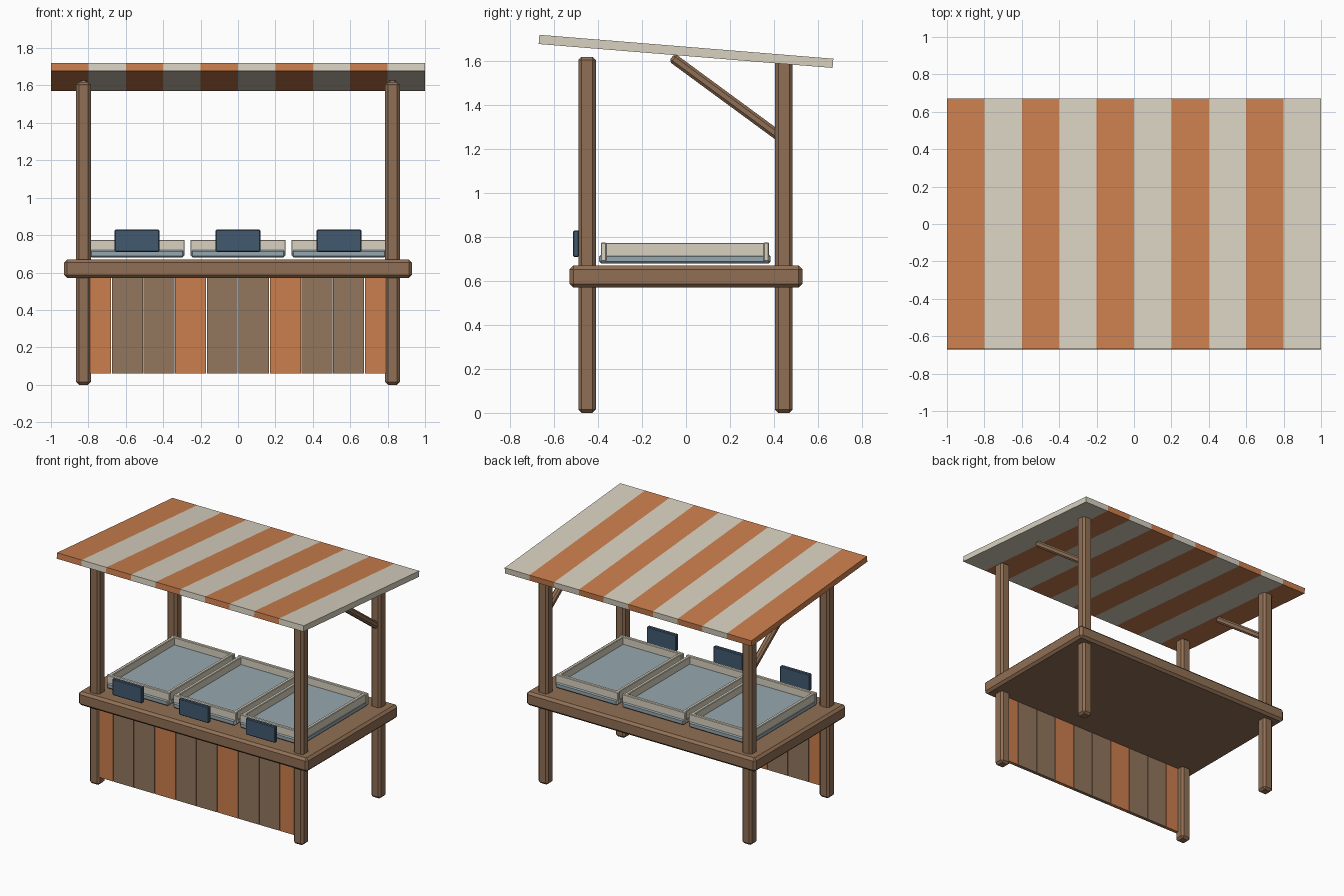
import bpy, math
from mathutils import Vector

if "Cube" in bpy.data.objects:
    bpy.data.objects.remove(bpy.data.objects["Cube"])


def material(name, rgb):
    m = bpy.data.materials.new(name)
    m.diffuse_color = (*rgb, 1)
    m.use_nodes = True
    m.node_tree.nodes["Principled BSDF"].inputs["Base Color"].default_value = m.diffuse_color
    return m


wood = material("wood", (0.28, 0.16, 0.09))
plank_wood = material("plank_wood", (0.29, 0.18, 0.11))
orange = material("orange", (0.60, 0.21, 0.075))
cream = material("cream", (0.69, 0.64, 0.53))
slate = material("slate", (0.055, 0.10, 0.16))
ice = material("ice", (0.31, 0.39, 0.42))


def box(name, loc, size, mat, bevel=0.0, tilt=0.0):
    """Box of a given size, optionally chamfered and tilted about x."""
    bpy.ops.mesh.primitive_cube_add(size=1)
    o = bpy.context.object
    o.name = name
    for v in o.data.vertices:
        v.co = v.co * Vector(size)
    o.location = loc
    o.rotation_euler.x = tilt
    o.data.materials.append(mat)
    if bevel:
        b = o.modifiers.new("chamfer", 'BEVEL')
        b.width = bevel
        b.segments = 1
    return o


# Counter slab
box("counter", (0, 0, 0.62), (1.86, 1.06, 0.10), wood, 0.017)

# Corner posts and diagonal roof braces
top, foot = Vector((0, -0.065, 1.618)), Vector((0, 0.45, 1.24))
run = foot - top
for s, side in ((-1, "left"), (1, "right")):
    x = s * 0.826
    box(f"front_post_{side}", (x, -0.45, 0.81), (0.08, 0.08, 1.62), wood, 0.015)
    box(f"back_post_{side}", (x, 0.445, 0.81), (0.08, 0.08, 1.62), wood, 0.015)
    mid = (top + foot) / 2
    box(f"brace_{side}", (x, mid.y, mid.z), (0.045, run.length, 0.045), wood,
        0.012, math.atan2(run.z, run.y))

# Front skirt of vertical planks
for i in range(10):
    box(f"front_plank_{i + 1}", ((i - 4.5) * 0.169, -0.468, 0.32), (0.165, 0.025, 0.52),
        plank_wood if i % 3 else orange)

# Striped sloping canopy
for i in range(10):
    box(f"canopy_stripe_{i + 1}", (-0.9 + 0.2 * i, 0, 1.645), (0.2, 1.342, 0.042),
        cream if i % 2 else orange, 0, -math.radians(4.65))

# Display trays with rims, and a sign in front of each
for i in range(3):
    x, n = (i - 1) * 0.54, i + 1
    box(f"tray_base_{n}", (x, -0.005, 0.70), (0.50, 0.78, 0.04), ice, 0.008)
    for s, side in ((-1, "front"), (1, "back")):
        box(f"tray_rim_{side}_{n}", (x, s * 0.37 - 0.005, 0.732), (0.51, 0.025, 0.086), cream, 0.004)
    for s, side in ((-1, "left"), (1, "right")):
        box(f"tray_rim_{side}_{n}", (x + s * 0.235, -0.005, 0.732), (0.025, 0.74, 0.084), cream, 0.004)
    box(f"sign_{n}", (x, -0.5, 0.77), (0.24, 0.028, 0.12), slate, 0.005)
